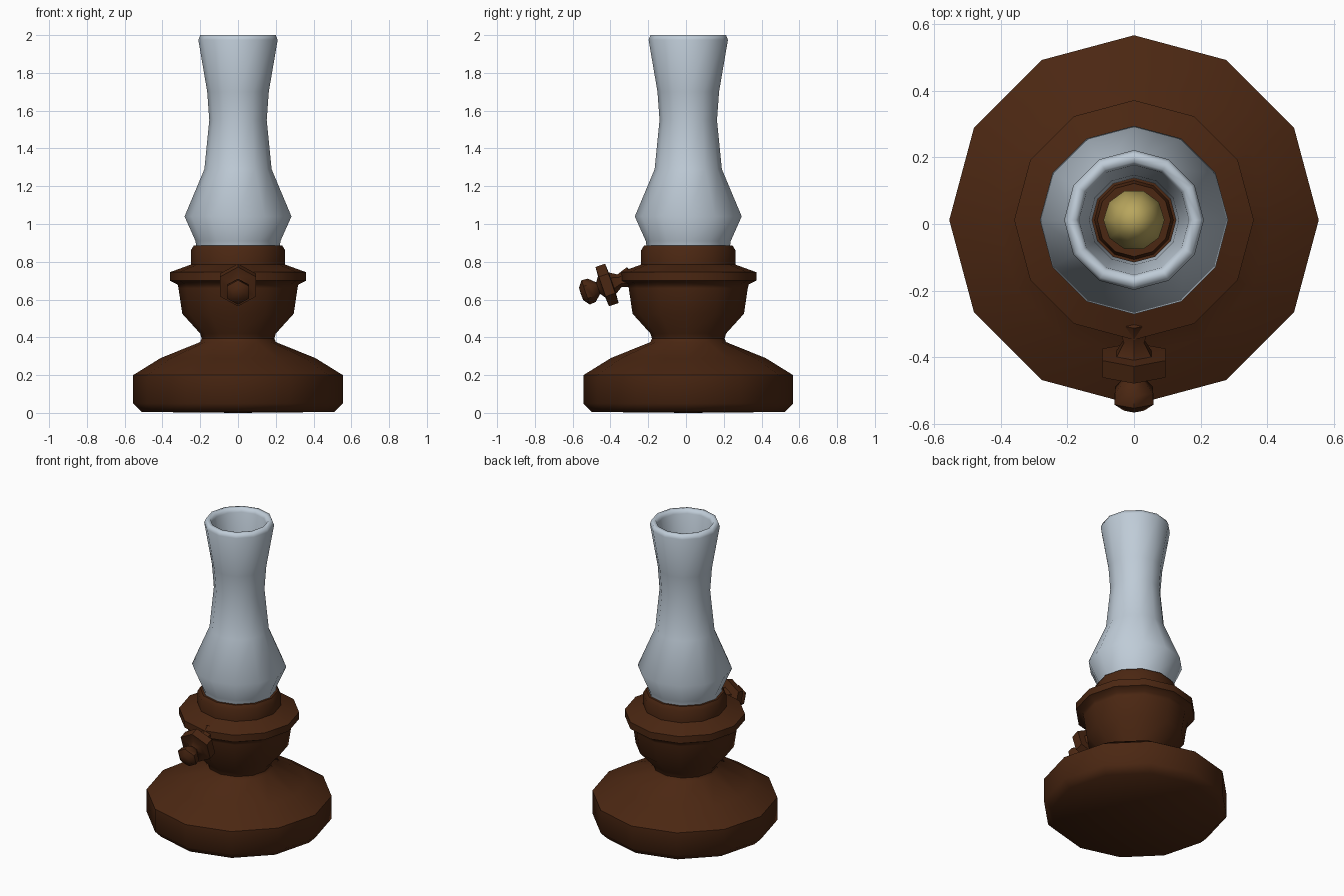
import bpy, bmesh, math
from mathutils import Matrix

old = bpy.data.objects.get("Cube")
if old:
    bpy.data.objects.remove(old, do_unlink=True)

CENTRE_Y = 0.012


def material(name, rgb):
    m = bpy.data.materials.new(name)
    m.use_nodes = True
    m.diffuse_color = (*rgb, 1)
    m.node_tree.nodes["Principled BSDF"].inputs["Base Color"].default_value = (*rgb, 1)
    return m


def lathe(name, profile, mat, sides=12, matrix=None, angle=50):
    """Turn (radius, height) points about z; zero radius makes a pole."""
    bm = bmesh.new()
    rings = []
    for r, z in profile:
        if r == 0:
            rings.append([bm.verts.new((0, 0, z))] * sides)
        else:
            rings.append([bm.verts.new((r * math.cos(a), r * math.sin(a), z))
                          for a in (math.tau * i / sides for i in range(sides))])
    for low, high in zip(rings, rings[1:]):
        for i in range(sides):
            j = (i + 1) % sides
            corners = dict.fromkeys((low[i], low[j], high[j], high[i]))
            bm.faces.new(list(corners))
    bmesh.ops.recalc_face_normals(bm, faces=bm.faces)
    mesh = bpy.data.meshes.new(name)
    bm.to_mesh(mesh)
    bm.free()
    mesh.materials.append(mat)
    ob = bpy.data.objects.new(name, mesh)
    bpy.context.collection.objects.link(ob)
    ob.matrix_world = matrix or Matrix.Translation((0, CENTRE_Y, 0))
    bpy.ops.object.select_all(action="DESELECT")
    ob.select_set(True)
    bpy.context.view_layer.objects.active = ob
    bpy.ops.object.shade_smooth_by_angle(angle=math.radians(angle))
    return ob


brown = material("dark brown", (0.07, 0.02, 0.006))
glass = material("pale blue glass", (0.52, 0.60, 0.68))
gold = material("flame yellow", (0.48, 0.38, 0.11))

# Wide foot with a narrow neck
lathe("foot", [(0, 0), (0.51, 0.005), (0.555, 0.05), (0.555, 0.20),
               (0.41, 0.29), (0.20, 0.375), (0.19, 0.40), (0, 0.40)], brown)

# Oil bowl, flared rim and collar
lathe("oil_bowl", [(0, 0.38), (0.19, 0.385), (0.20, 0.42), (0.295, 0.525),
                   (0.315, 0.66), (0.32, 0.68), (0.36, 0.70), (0.36, 0.745),
                   (0.25, 0.785), (0.25, 0.86), (0.235, 0.885), (0, 0.885)], brown)

# Hollow chimney with a rolled lip
lathe("glass_chimney", [(0.205, 0.875), (0.22, 0.875), (0.225, 0.91), (0.283, 1.04),
                        (0.178, 1.29), (0.152, 1.55), (0.163, 1.70), (0.21, 1.975),
                        (0.20, 2.0), (0.175, 2.0), (0.165, 1.975), (0.135, 1.70),
                        (0.126, 1.55), (0.148, 1.29), (0.252, 1.04), (0.20, 0.91),
                        (0.205, 0.875)], glass, angle=70)

# Wick holder and flame
lathe("wick_holder", [(0.12, 0.88), (0.11, 0.92), (0, 0.92)], brown)
lathe("flame", [(0, 0.91), (0.075, 0.92), (0.092, 0.97), (0.06, 1.04), (0, 1.10)],
      gold, sides=10, angle=60)

# Wick adjuster: stem, hexagonal wheel and end ball, tilted down towards the front
tilt = (Matrix.Translation((0, -0.418, 0.677))
        @ Matrix.Rotation(math.radians(109), 4, "X")
        @ Matrix.Rotation(math.radians(90), 4, "Z"))
lathe("wick_knob", [(0, -0.16), (0.055, -0.13), (0.035, -0.07), (0.06, -0.03),
                    (0.11, -0.027), (0.11, 0.027), (0.06, 0.03), (0.032, 0.05),
                    (0.065, 0.085), (0.068, 0.12), (0.035, 0.145), (0, 0.147)],
      brown, sides=6, matrix=tilt)
